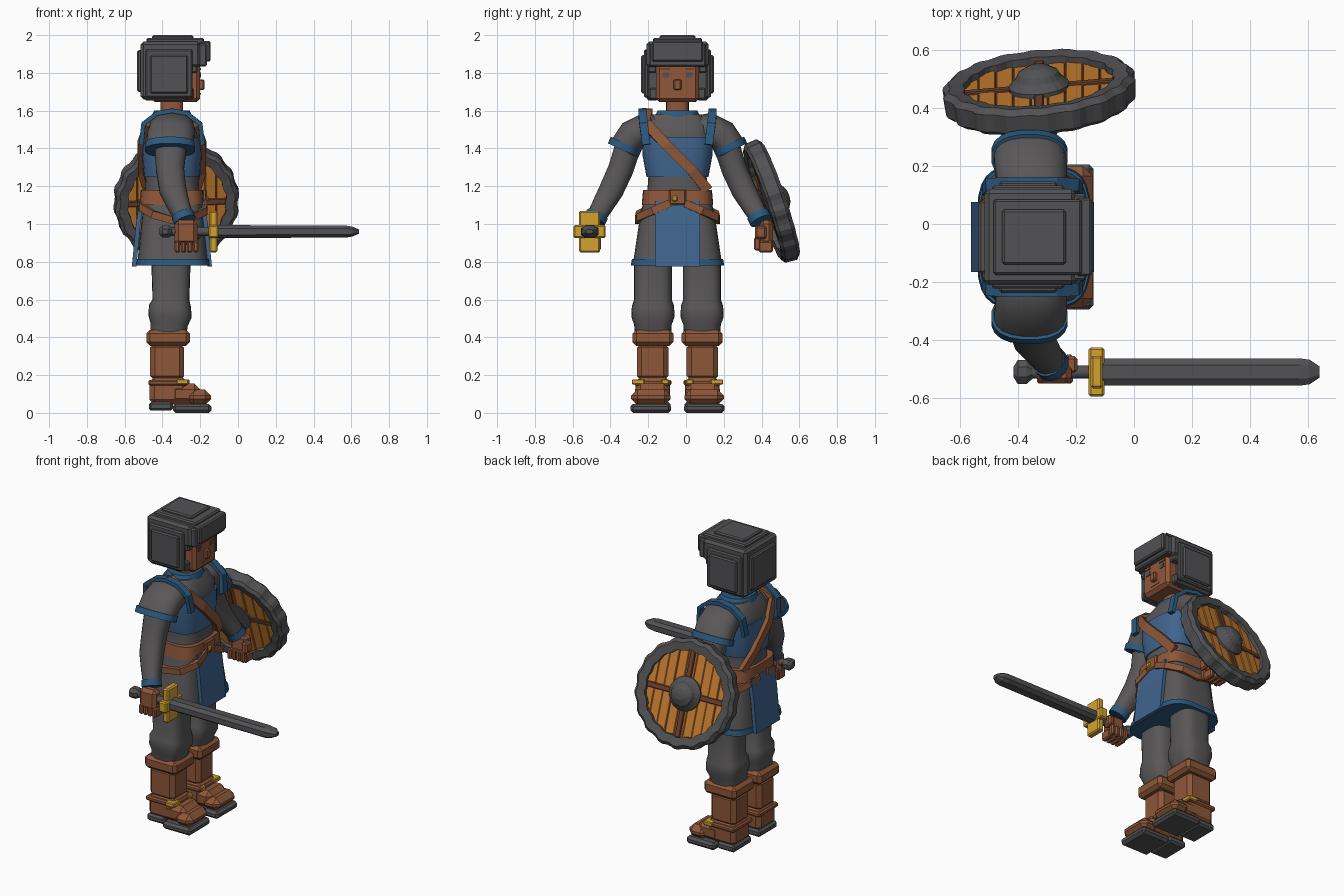
import bpy, bmesh, math, random
from mathutils import Vector, Matrix

random.seed(4)
if "Cube" in bpy.data.objects:
    bpy.data.objects.remove(bpy.data.objects["Cube"])

CY = -0.045   # body centre line in y
CX = -0.35    # body centre line in x
X, Y, Z = Vector((1, 0, 0)), Vector((0, 1, 0)), Vector((0, 0, 1))


def material(name, r, g, b):
    m = bpy.data.materials.new(name)
    m.use_nodes = True
    m.diffuse_color = (r, g, b, 1)
    node = next(n for n in m.node_tree.nodes if n.type == 'BSDF_PRINCIPLED')
    node.inputs["Base Color"].default_value = (r, g, b, 1)
    return m


CLOTH = material("grey cloth", .10, .095, .095)
STEEL = material("dark steel", .085, .085, .09)
BLUE = material("tabard blue", .05, .13, .27)
TRIM = material("trim blue", .025, .10, .21)
LEATHER = material("brown leather", .27, .095, .04)
SKIN = material("skin", .28, .095, .042)
WOOD = material("orange wood", .56, .20, .03)
DARKWOOD = material("dark wood", .15, .055, .03)
GOLD = material("gold", .65, .36, .03)


def finish(bm, name, mat, matrix=None, smooth=False):
    bmesh.ops.recalc_face_normals(bm, faces=bm.faces)
    bmesh.ops.transform(bm, matrix=matrix or Matrix.Translation((0, CY, 0)), verts=bm.verts)
    me = bpy.data.meshes.new(name)
    bm.to_mesh(me)
    bm.free()
    me.materials.append(mat)
    ob = bpy.data.objects.new(name, me)
    bpy.context.collection.objects.link(ob)
    if smooth:
        bpy.ops.object.select_all(action='DESELECT')
        ob.select_set(True)
        bpy.context.view_layer.objects.active = ob
        bpy.ops.object.shade_smooth_by_angle(angle=math.radians(40))
    return ob


def box(name, mat, xs, ys, zs, bevel=.008, matrix=None):
    bm = bmesh.new()
    mid = [(a + b) / 2 for a, b in (xs, ys, zs)]
    size = [abs(b - a) for a, b in (xs, ys, zs)]
    bmesh.ops.create_cube(bm, size=1, matrix=Matrix.Translation(mid) @ Matrix.Diagonal((*size, 1)))
    if bevel:
        bmesh.ops.bevel(bm, geom=bm.edges[:], offset=min(bevel, min(size) * .4), segments=1, affect='EDGES')
    return finish(bm, name, mat, matrix)


def tube(name, mat, rings, n=20, p=2.0, ref=X, smooth=True):
    """Loft rings (x, y, z, radius along ref, other radius); n=4 gives a flat strap."""
    bm = bmesh.new()
    pts = [Vector(r[:3]) for r in rings]
    loops = []
    for i, (c, r) in enumerate(zip(pts, rings)):
        t = (pts[min(i + 1, len(pts) - 1)] - pts[max(i - 1, 0)]).normalized()
        u = (ref - t * ref.dot(t)).normalized()
        v = t.cross(u)
        loop = []
        for k in range(n):
            a = math.tau * (k + .5) / n
            cu, cv = math.cos(a), math.sin(a)
            e = 0 if n == 4 else 2 / p
            loop.append(bm.verts.new(c + u * math.copysign(abs(cu) ** e, cu) * r[3]
                                     + v * math.copysign(abs(cv) ** e, cv) * r[4]))
        loops.append(loop)
    for a, b in zip(loops, loops[1:]):
        for k in range(n):
            bm.faces.new((a[k], a[(k + 1) % n], b[(k + 1) % n], b[k]))
    bm.faces.new(loops[0])
    bm.faces.new(loops[-1])
    return finish(bm, name, mat, smooth=smooth and n > 4)


def strap(name, mat, path, wide, thick, ref):
    return tube(name, mat, [(*q, wide, thick) for q in path], n=4, ref=ref)


def upright(name, mat, rows, p=3.0, y=0):
    """Rows of (x, z, x radius, y radius)."""
    return tube(name, mat, [(x, y, z, rx, ry) for x, z, rx, ry in rows], n=28, p=p)


# Torso, vest, collar, skirt
upright("torso", CLOTH, [(CX, 1.06, .155, .175), (CX, 1.18, .145, .16), (CX, 1.25, .14, .155),
                         (CX, 1.42, .15, .185), (CX, 1.52, .14, .18), (CX, 1.58, .10, .13)])
upright("vest", BLUE, [(CX, 1.25, .148, .165), (CX, 1.36, .158, .185), (CX, 1.46, .155, .192)])
upright("collar", TRIM, [(CX, 1.54, .105, .12), (CX, 1.565, .11, .125), (CX, 1.60, .095, .105)], p=2.4)
upright("neck", SKIN, [(CX, 1.56, .06, .06), (CX, 1.70, .06, .06)])
upright("skirt", CLOTH, [(CX + .005, 1.13, .155, .18), (CX + .005, 1.0, .168, .205), (CX + .005, .80, .188, .235)], p=4)
upright("skirt_hem", TRIM, [(CX + .005, .815, .193, .242), (CX + .005, .78, .197, .248)], p=4)
for side, x in (("front", 1), ("back", -1)):
    strap(side + "_tabard", BLUE, [(CX + .16 * x, 0, 1.12), (CX + .178 * x, 0, 1.0), (CX + .20 * x, 0, .775)],
          .012, .12, X)
upright("belt", LEATHER, [(CX, 1.10, .172, .19), (CX, 1.18, .165, .183)], p=4)
box("belt_buckle", LEATHER, (-.19, -.165), (-.045, .045), (1.10, 1.185))
box("buckle_pin", GOLD, (-.17, -.155), (-.03, .0), (1.12, 1.15))

# Shoulder sash, front and back
sash = [(-.36, -.16, 1.60), (-.22, -.165, 1.53), (-.182, -.06, 1.42), (-.185, .08, 1.28), (-.215, .16, 1.18)]
for side, flip in (("front", False), ("back", True)):
    strap(side + "_sash", LEATHER, [(2 * CX - x if flip else x, y, z) for x, y, z in sash], .014, .028, X)

# Head and helmet
box("face", SKIN, (-.46, -.20), (-.115, .115), (1.645, 1.86), .02)
box("nose", SKIN, (-.21, -.178), (-.02, .02), (1.71, 1.765), .006)
box("mouth", LEATHER, (-.203, -.197), (-.035, .035), (1.685, 1.694), 0)
box("helmet_top", STEEL, (-.515, -.20), (-.165, .165), (1.83, 1.965), .015)
box("helmet_back", STEEL, (-.515, -.35), (-.165, .165), (1.66, 1.86), .015)
box("helmet_back_plate", STEEL, (-.535, -.48), (-.125, .125), (1.70, 1.92))
box("helmet_crown", STEEL, (-.485, -.18), (-.13, .13), (1.95, 1.985))
box("helmet_crown_plate", STEEL, (-.455, -.235), (-.095, .095), (1.97, 2.0))
box("helmet_brow", STEEL, (-.23, -.165), (-.15, .15), (1.835, 1.955))
box("helmet_brow_plate", STEEL, (-.20, -.145), (-.135, .135), (1.86, 1.97))

for side, s in (("left", 1), ("right", -1)):
    def pair(part, mat, xs, ys, zs, bevel=.008):
        return box(side + "_" + part, mat, xs, [s * v for v in ys], zs, bevel)

    def flip(rows):
        return [(r[0], s * r[1], *r[2:]) for r in rows]

    # Face and helmet sides
    pair("eye", STEEL, (-.203, -.196), (.045, .08), (1.775, 1.802), 0)
    pair("eyebrow", DARKWOOD, (-.203, -.196), (.04, .09), (1.815, 1.826), 0)
    pair("cheek_guard", STEEL, (-.50, -.265), (.10, .165), (1.655, 1.90), .012)
    pair("cheek_flap", STEEL, (-.28, -.215), (.11, .155), (1.80, 1.90))
    pair("jaw_flap", STEEL, (-.30, -.235), (.10, .15), (1.66, 1.72))
    pair("helmet_side_ridge", STEEL, (-.49, -.24), (.15, .178), (1.67, 1.925))
    pair("helmet_side_plate", STEEL, (-.465, -.265), (.17, .192), (1.69, 1.895))

    # Sleeve, arm and cuffs
    tube(side + "_sleeve", CLOTH, flip([(CX, .08, 1.49, .11, .08), (CX, .17, 1.505, .12, .085),
         (CX - .005, .235, 1.47, .125, .085), (CX - .01, .285, 1.40, .125, .08)]), p=2.4)
    tube(side + "_sleeve_hem", TRIM, flip([(CX - .01, .272, 1.425, .132, .09), (CX - .01, .288, 1.39, .133, .09)]), p=2.4)
    tube(side + "_arm", CLOTH, flip([(CX - .005, .25, 1.45, .09, .07), (CX - .01, .30, 1.29, .075, .068),
         (CX + .005, .35, 1.18, .072, .066), (-.315, .395, 1.10, .06, .058), (-.285, .435, 1.03, .05, .05)]), p=2.4)
    tube(side + "_wrist_cuff", TRIM, flip([(-.295, .425, 1.05, .06, .06), (-.28, .442, 1.015, .06, .06)]), n=14)
    strap(side + "_shoulder_band", TRIM, flip([(-.188, .165, 1.42), (-.20, .18, 1.53), (-.27, .185, 1.585), (CX, .185, 1.60),
          (-.43, .185, 1.585), (-.50, .18, 1.53), (-.512, .165, 1.42)]), .022, .012, Y)

    # Fist with curled fingers
    pair("palm", SKIN, (-.335, -.215), (.435, .505), (.89, 1.02), .02)
    for k in range(4):
        x = -.335 + k * .032
        pair("finger_%d" % k, SKIN, (x, x + .029), (.43, .505), (.85, .91))
        pair("fingertip_%d" % k, SKIN, (x, x + .029), (.405, .44), (.86, .93))
    pair("thumb", SKIN, (-.235, -.195), (.41, .47), (.92, .99), .01)

    # Hip strap
    strap(side + "_hip_strap", LEATHER, flip([(-.178, .04, 1.11), (-.175, .13, 1.07), (-.24, .205, 1.035),
          (CX, .212, 1.02), (-.45, .205, 1.05), (-.51, .13, 1.09), (-.52, .04, 1.11)]), .02, .013, Z)

    # Trouser leg and boot
    leg_y = s * .13
    upright(side + "_trouser", CLOTH, [(-.355, .82, .105, .10), (-.355, .60, .098, .10), (-.36, .565, .112, .112),
            (-.36, .51, .115, .115), (-.365, .47, .10, .10), (-.37, .40, .095, .095)], 3.2, leg_y)
    pair("boot_cuff", LEATHER, (-.485, -.255), (.022, .238), (.355, .44), .02)
    pair("boot_shaft", LEATHER, (-.465, -.285), (.048, .215), (.17, .37), .025)
    pair("boot_heel", LEATHER, (-.468, -.27), (.04, .222), (.045, .19), .025)
    pair("boot_instep", LEATHER, (-.36, -.20), (.042, .225), (.045, .155), .03)
    pair("boot_toe", LEATHER, (-.27, -.142), (.036, .245), (.04, .125), .035)
    pair("ankle_strap", LEATHER, (-.474, -.265), (.032, .232), (.145, .175))
    pair("ankle_buckle", GOLD, (-.325, -.262), (.175, .242), (.15, .178), .005)
    pair("boot_stud", GOLD, (-.275, -.258), (.045, .085), (.15, .178), .005)
    pair("heel_sole", STEEL, (-.472, -.345), (.038, .225), (.012, .058), .012)
    pair("toe_sole", STEEL, (-.345, -.14), (.034, .25), (0, .048), .015)

# Sword held in the right hand, pointing forward
SY, SZ = -.465, .96
tube("sword_grip", STEEL, [(-.39, SY, SZ, .024, .024), (-.10, SY, SZ, .024, .024)], n=10, ref=Y)
tube("sword_pommel", STEEL, [(-.415, SY, SZ, .02, .02), (-.40, SY, SZ, .045, .035),
                             (-.37, SY, SZ, .045, .035), (-.35, SY, SZ, .025, .025)], n=8, ref=Y, smooth=False)
tube("sword_blade", STEEL, [(-.11, SY, SZ, .05, .036), (.57, SY, SZ, .05, .034), (.605, SY, SZ, .045, .028),
                            (.64, SY, SZ, .02, .012)], n=8, p=2.6, ref=Y, smooth=False)
box("sword_guard", GOLD, (-.15, -.108), (SY - .056, SY + .056), (SZ - .11, SZ + .11))
box("sword_guard_bar", GOLD, (-.157, -.102), (SY - .085, SY + .085), (SZ - .035, SZ + .035))

# Shield on the left arm, built flat then tilted outward
normal = Vector((-.09, .945, .32)).normalized()
across = (X - normal * X.dot(normal)).normalized()
SHIELD = Matrix((across, normal.cross(across), normal)).transposed().to_4x4()
SHIELD.translation = (-.325, .452, 1.12)


def lathe(name, mat, profile, n, jitter=0, smooth=False):
    bm = bmesh.new()
    loops = []
    for k in range(n):
        a = math.tau * k / n
        grow = 1 + jitter * ((k // 2) % 2) + random.uniform(0, jitter * .3)
        loops.append([bm.verts.new((r * math.cos(a) * grow, r * math.sin(a) * grow, h)) for r, h in profile])
    for k in range(n):
        a, b = loops[k], loops[(k + 1) % n]
        for j in range(len(profile)):
            i = (j + 1) % len(profile)
            bm.faces.new((a[j], a[i], b[i], b[j]))
    bmesh.ops.remove_doubles(bm, verts=bm.verts, dist=1e-5)
    return finish(bm, name, mat, SHIELD, smooth)


lathe("shield_rim", STEEL, [(.255, -.042), (.30, -.05), (.32, -.035), (.325, .03), (.305, .05), (.255, .042)], 72, .028)
lathe("shield_boss", STEEL, [(.001, -.03), (.105, -.03), (.105, .03), (.08, .055), (.07, .075), (.035, .095), (.001, .10)], 20)
planks, reach = 9, .27
for i in range(planks):
    x0, x1 = (reach * (2 * (i + j) / planks - 1) for j in (0, 1))
    half = math.sqrt(reach ** 2 - min(abs(x0), abs(x1)) ** 2) if x0 * x1 > 0 else reach
    lift = random.uniform(-.004, .004)
    box("shield_plank_%d" % i, WOOD, (x0 + .001, x1 - .001), (-half, half), (-.02 + lift, .02 + lift), .003, SHIELD)
box("shield_crossbar", DARKWOOD, (-.265, .265), (-.017, .017), (-.028, .028), .004, SHIELD)
box("shield_upright_bar", DARKWOOD, (-.017, .017), (-.265, .265), (-.028, .028), .004, SHIELD)
